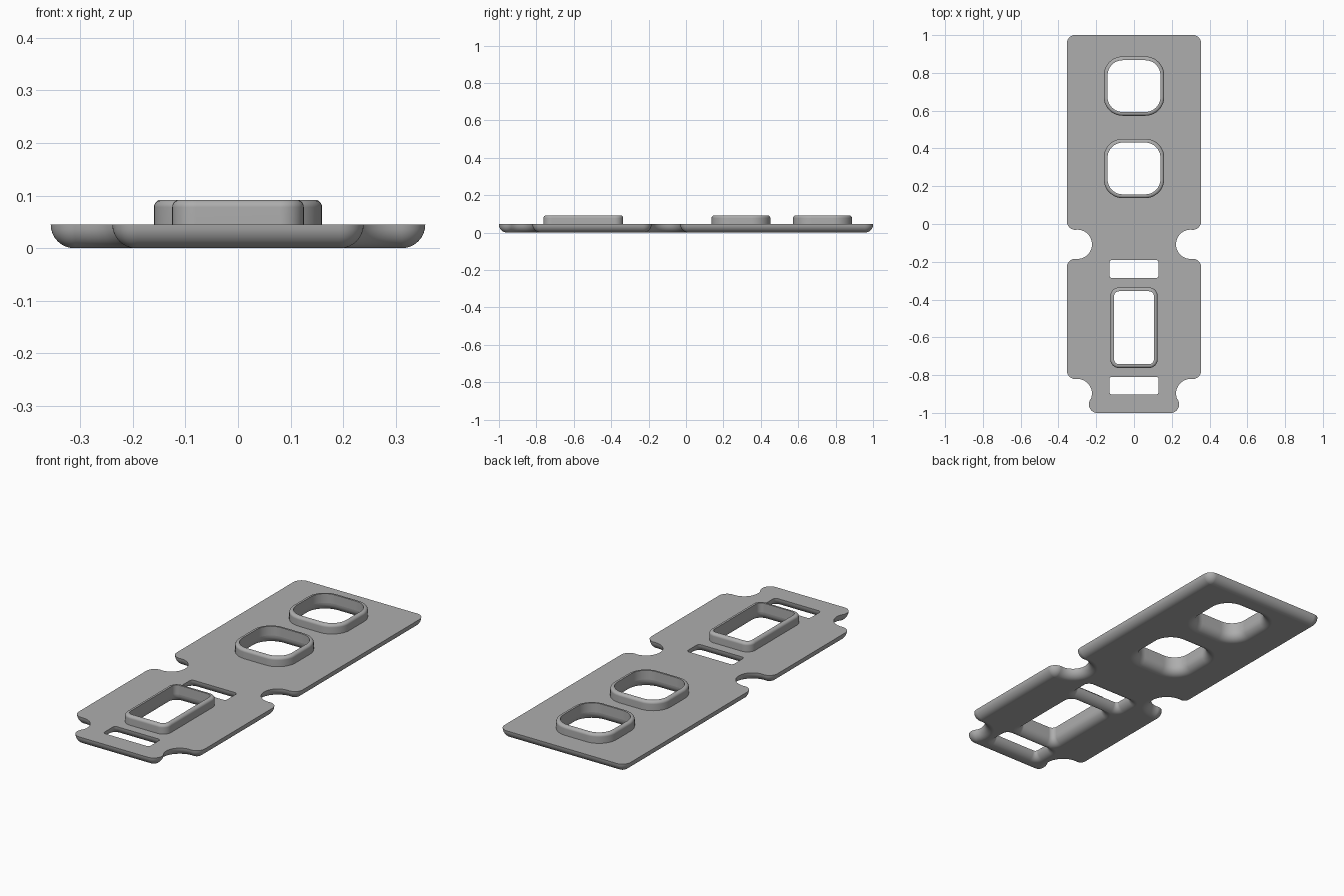
import bpy, bmesh
from math import sin, cos, pi, radians, atan2, degrees

cube = bpy.data.objects.get("Cube")
if cube:
    bpy.data.objects.remove(cube, do_unlink=True)

PLATE = 0.045   # plate thickness, also the fillet radius underneath
RIM_TOP = 0.092
RIM_W = 0.02
STEPS = 8

grey = bpy.data.materials.new("plain grey")
grey.use_nodes = True
grey.diffuse_color = (0.42, 0.42, 0.42, 1)
grey.node_tree.nodes["Principled BSDF"].inputs["Base Color"].default_value = grey.diffuse_color


def arc(cx, cy, r, a0, a1, n=10):
    angles = [radians(a0 + (a1 - a0) * i / n) for i in range(n + 1)]
    return [(cx + r * cos(a), cy + r * sin(a)) for a in angles]


def plate_outline(d):
    """Notched outline, inset by d: corners shrink and notches grow."""
    corner = max(PLATE + 0.001 - d, 0.001)
    notch = 0.0775 + d
    tab = degrees(atan2(0.0575, 0.107))
    half = arc(0.193, -0.955, corner, -90, tab)
    half += arc(0.30, -0.8975, notch, 180 + tab, 90)[1:]
    half += arc(0.31, -0.775, corner, -90, 0)
    half += arc(0.31, -0.23, corner, 0, 90)
    half += arc(0.30, -0.1075, notch, 270, 90, 20)
    half += arc(0.31, 0.015, corner, -90, 0)
    half += arc(0.31, 0.955, corner, 0, 90)
    return half + [(-x, y) for x, y in reversed(half)]


def opening_outline(y, hx, hy, r, d):
    """Rounded rectangle grown by d."""
    pts = []
    for sx, sy, a in ((1, -1, -90), (1, 1, 0), (-1, 1, 90), (-1, -1, 180)):
        pts += arc(sx * (hx - r), y + sy * (hy - r), r + d, a, a + 90)
    return pts


def loft(name, levels, capped=True):
    """Skin a stack of (outline, z) loops."""
    bm = bmesh.new()
    loops = [[bm.verts.new((x, y, z)) for x, y in pts] for pts, z in levels]
    for low, high in zip(loops, loops[1:]):
        n = len(low)
        for i in range(n):
            j = (i + 1) % n
            bm.faces.new((low[i], low[j], high[j], high[i]))
    if capped:
        bm.faces.new(loops[0][::-1])
        bm.faces.new(loops[-1])
    bmesh.ops.remove_doubles(bm, verts=bm.verts, dist=0.00005)
    bmesh.ops.recalc_face_normals(bm, faces=bm.faces)
    mesh = bpy.data.meshes.new(name)
    bm.to_mesh(mesh)
    bm.free()
    mesh.materials.append(grey)
    obj = bpy.data.objects.new(name, mesh)
    bpy.context.collection.objects.link(obj)
    return obj


def activate(obj):
    bpy.ops.object.select_all(action='DESELECT')
    obj.select_set(True)
    bpy.context.view_layer.objects.active = obj


def smooth(obj):
    activate(obj)
    bpy.ops.object.shade_smooth_by_angle(angle=radians(35))
    mod = obj.modifiers.new("even_normals", 'WEIGHTED_NORMAL')
    mod.keep_sharp = True


# Quarter-round underside: (offset, height) from the bottom up
fillet = [(PLATE * (1 - cos(t)), PLATE * (1 - sin(t)))
          for t in (pi / 2 * (1 - i / STEPS) for i in range(STEPS + 1))]

# Plate with its rounded lower edge
plate = loft("base_plate", [(plate_outline(d), z) for d, z in fillet])

# Openings: name, centre y, half width, half depth, corner radius, has rim
openings = [
    ("back_square", 0.73, 0.14, 0.137, 0.08, True),
    ("middle_square", 0.294, 0.14, 0.137, 0.08, True),
    ("front_rectangle", -0.549, 0.105, 0.193, 0.025, True),
    ("rear_slot", -0.238, 0.13, 0.048, 0.014, False),
    ("front_slot", -0.856, 0.13, 0.047, 0.014, False),
]

for name, y, hx, hy, r, has_rim in openings:
    # Cutter flares outward towards the underside
    profile = [(PLATE, -0.02)] + fillet + [(0, PLATE + 0.02)]
    cutter = loft(name + "_cutter", [(opening_outline(y, hx, hy, r, d), z) for d, z in profile])
    cutter.hide_render = True
    mod = plate.modifiers.new(name, 'BOOLEAN')
    mod.operation = 'DIFFERENCE'
    mod.solver = 'EXACT'
    mod.object = cutter
    activate(plate)
    bpy.ops.object.modifier_apply(modifier=mod.name)
    bpy.data.objects.remove(cutter, do_unlink=True)

    # Raised rim: outer wall, rounded shoulder, flat top, inner wall
    if has_rim:
        b = 0.014
        section = [(RIM_W, PLATE)]
        for i in range(6):
            t = pi / 2 * i / 5
            section.append((RIM_W - b + b * cos(t), RIM_TOP - b + b * sin(t)))
        section += [(0, RIM_TOP), (0, PLATE)]
        rim = loft(name + "_rim", [(opening_outline(y, hx, hy, r, d), z) for d, z in section], False)
        smooth(rim)

smooth(plate)
